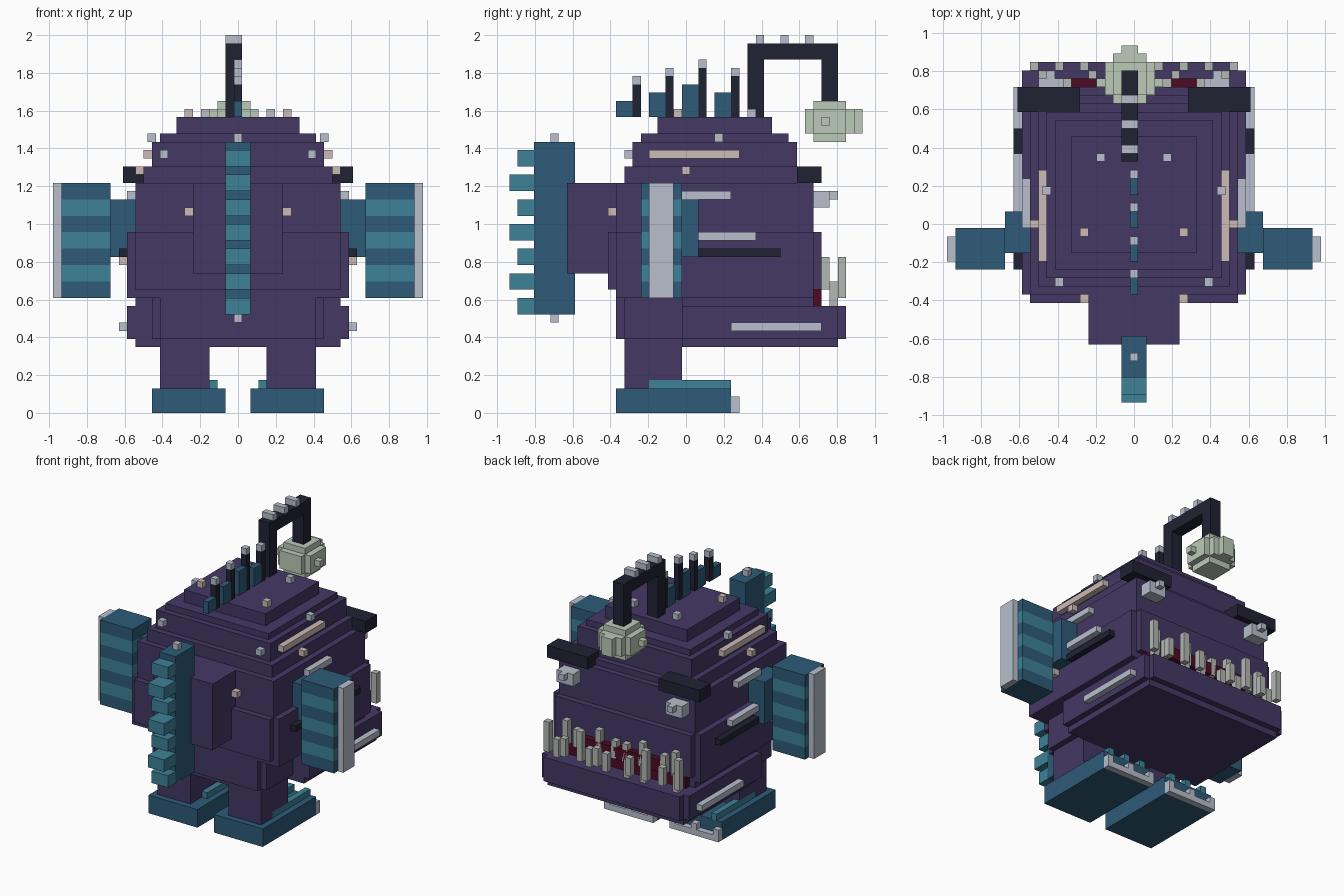
import bpy
import bmesh
from mathutils import Vector

default = bpy.data.objects.get("Cube")
if default:
    bpy.data.objects.remove(default, do_unlink=True)

UNIT = 2 / 46          # edge of one small block
HALF = 0.5             # the middle column of blocks sits on the axis


def make_material(name, *srgb):
    color = [((c / 255 + 0.055) / 1.055) ** 2.4 for c in srgb] + [1]
    mat = bpy.data.materials.new(name)
    mat.use_nodes = True
    mat.diffuse_color = color
    mat.node_tree.nodes["Principled BSDF"].inputs["Base Color"].default_value = color
    return mat


purple = make_material("deep purple", 68, 56, 101)
blue = make_material("sea blue", 45, 91, 120)
teal = make_material("light teal", 61, 130, 152)
silver = make_material("pale silver", 184, 191, 205)
bone = make_material("tooth grey", 180, 184, 180)
glow = make_material("pale green", 187, 203, 184)
black = make_material("ink black", 33, 34, 51)
pink = make_material("dusty pink", 204, 187, 182)
red = make_material("dark red", 78, 10, 36)


def block(name, mat, x, y, z, mirror=False):
    """Box between block indices; mirror adds the twin at -x."""
    bm = bmesh.new()
    for side in ((1, -1) if mirror else (1,)):
        lo = Vector((x[0] - HALF, y[0] - HALF, z[0])) * UNIT
        hi = Vector((x[1] - HALF, y[1] - HALF, z[1])) * UNIT
        cube = bmesh.ops.create_cube(bm, size=1)["verts"]
        for v in cube:
            for i in range(3):
                v.co[i] = hi[i] if v.co[i] > 0 else lo[i]
            v.co.x *= side
    bmesh.ops.recalc_face_normals(bm, faces=bm.faces)
    mesh = bpy.data.meshes.new(name)
    bm.to_mesh(mesh)
    bm.free()
    mesh.materials.append(mat)
    obj = bpy.data.objects.new(name, mesh)
    bpy.context.collection.objects.link(obj)
    return obj


def pair(name, mat, x, y, z):
    return block(name, mat, x, y, z, mirror=True)


def slab(name, width, y, z):
    """Purple body layer centred on x."""
    return block(name, purple, (1 - width, width), y, z)


def stud(name, mat, x, y, z):
    return pair(name, mat, (x, x + 1), (y, y + 1), (z, z + 1))


# feet and legs
pair("foot", blue, (2, 11), (-8, 6), (0, 3))
pair("toe_strip", silver, (2, 11), (6, 7), (0, 1))
for x in (3, 6, 9):
    pair("foot_ridge", teal, (x, x + 1), (-4, 6), (3, 4))
for x in (2, 6, 10):
    stud("claw", silver, x, 6, 1)
pair("leg", purple, (4, 10), (-7, 0), (3, 9))

# hips and lower jaw
slab("hip_core", 10, (-7, 1), (8, 14))
slab("hip_back", 10, (-8, 1), (9, 14))
slab("hip_side", 11, (-7, 1), (9, 14))
slab("jaw_base", 13, (0, 19), (8, 13))
slab("jaw_side", 14, (0, 19), (9, 13))
slab("jaw_front", 13, (0, 20), (9, 13))

# stepped body
slab("mouth_back", 13, (0, 16), (13, 15))
slab("trunk_side", 14, (-8, 16), (14, 22))
slab("trunk_front", 13, (-9, 17), (15, 22))
slab("trunk_top", 13, (-8, 16), (22, 23))
slab("shoulder", 13, (-8, 16), (23, 28))
slab("shoulder_top", 12, (-7, 15), (28, 29))
slab("brow_layer", 12, (-7, 14), (29, 30))
slab("head", 11, (-6, 14), (30, 33))
slab("head_top", 10, (-5, 13), (33, 34))
slab("crown", 8, (-3, 11), (34, 36))

# mouth and teeth
block("gum", red, (-11, 12), (16, 17), (13, 15))
block("upper_gum", red, (-7, 8), (17, 18), (15, 17))
for i, x in enumerate((3, 6, 9, 12)):
    pair("lower_tooth", bone, (x, x + 1), (19, 20), (14, 17 if i % 2 == 0 else 19))
for i, x in enumerate((1, 4, 8, 10)):
    pair("upper_tooth", bone, (x, x + 1), (17, 18), (15, 18 + i % 2))
for x in (2, 5, 11):
    pair("inner_tooth", bone, (x, x + 1), (18, 19), (13, 16))

# eyes and brows
pair("brow", black, (7, 14.5), (14, 17), (28, 30))
pair("eye", silver, (9, 12), (16, 18), (25, 27))
pair("eye_glint", silver, (10, 11), (18, 19), (26, 27))

# side fins with bands
pair("arm", blue, (13, 16), (-3, 2), (19, 26))
for i in range(7):
    z = 14 + 2 * i
    pair("fin_band", teal if i % 2 else blue, (16, 22), (-5, 0), (z, z + 2))
pair("fin_edge", silver, (22, 23), (-4, -1), (14, 28))

# tail with staggered scallops
slab("tail_root", 6, (-14, -7), (17, 28))
block("tail_fin", blue, (-1, 2), (-18, -13), (12, 33))
for i in range(7):
    z = 12 + 3 * i
    block("tail_scallop", teal, (-1, 2), (-20 - i % 2, -18), (z, z + 2))
for z in (11, 33):
    block("tail_tip", silver, (0, 1), (-16, -15), (z, z + 1))

# side bars
pair("upper_bar", silver, (13, 14), (0, 6), (26, 27))
pair("middle_bar", silver, (14, 15), (0, 9), (21, 22))
pair("jaw_bar", silver, (14, 15), (6, 17), (10, 11))
pair("gill_slit", black, (14, 15), (-5, 12), (19, 20))
pair("head_bar", pink, (11, 12), (-4, 7), (31, 32))

# scattered studs
stud("flank_stud", pink, 14, -2, 18)
stud("brow_stud", pink, 12, 0, 29)
stud("temple_stud", silver, 10.5, 4, 33)
stud("back_stud", pink, 6, -9, 24)
stud("nape_stud", silver, 9, -7, 31)
stud("crown_stud", silver, 4, 8, 36)
stud("crown_dot", pink, 6, -1, 36)

# dorsal spines and webs
for i, (web, spine) in enumerate(((38, 40), (39, 41), (40, 42), (39, 41))):
    y = 4 * i - 8
    block("dorsal_web", blue, (0, 1), (y, y + 2), (36, web))
    block("dorsal_spine", black, (0, 1), (y + 2, y + 3), (36, spine))
    block("spine_tip", silver, (0, 1), (y + 2, y + 3), (spine, spine + 1))

# lure rod
rod = (-1, 1)
block("rod_post", black, rod, (8, 10), (36, 45))
block("rod_bar", black, rod, (10, 17), (43, 45))
block("rod_drop", black, rod, (17, 19), (38, 45))
for y in (9, 12, 15):
    block("rod_stud", silver, rod, (y, y + 1), (45, 46))

# glowing lure
block("lure_core", glow, (-2, 2), (16, 20), (33, 38))
block("lure_wide", glow, (-3, 3), (16, 20), (34, 37))
block("lure_long", glow, (-2, 2), (15, 21), (34, 37))
block("lure_nose", glow, rod, (21, 22), (34, 37))
block("lure_ears", glow, (-4, 4), (17, 18), (35, 36))
